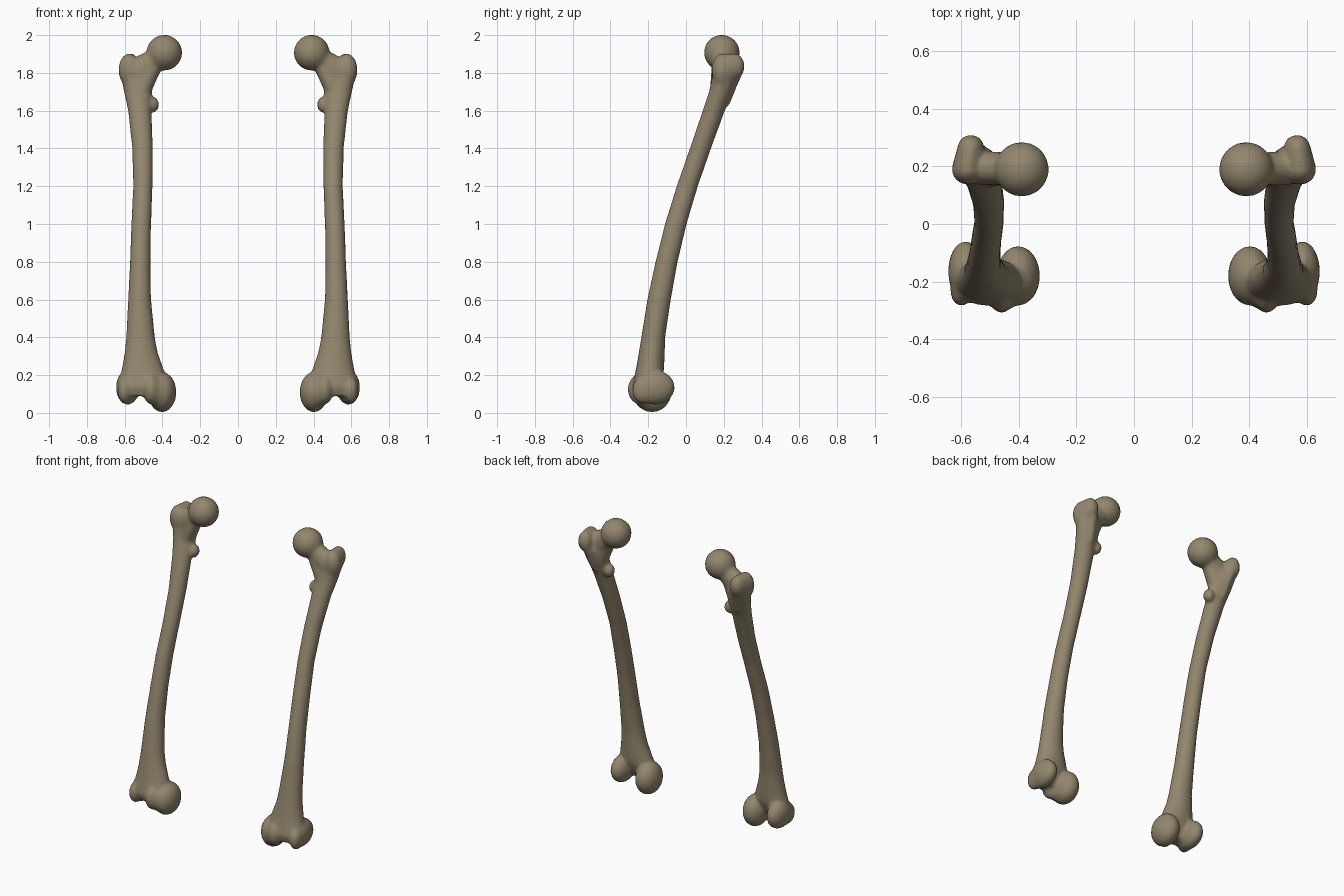
import bpy, bmesh, math
from mathutils import Matrix, Vector

if "Cube" in bpy.data.objects:
    bpy.data.objects.remove(bpy.data.objects["Cube"])

bone = bpy.data.materials.new("bone tan")
bone.diffuse_color = (0.29, 0.24, 0.155, 1)
bone.use_nodes = True
bone.node_tree.nodes["Principled BSDF"].inputs["Base Color"].default_value = bone.diffuse_color

# shaft outline: z, x min, x max, y min, y max
SHAFT = [
    (0.09, .43, .60, -.270, -.18), (0.14, .40, .62, -.285, -.145), (0.20, .385, .622, -.272, -.12),
    (0.25, .40, .612, -.262, -.115), (0.32, .425, .60, -.25, -.112), (0.40, .44, .592, -.237, -.11),
    (0.60, .46, .582, -.205, -.08), (0.80, .463, .572, -.162, -.044), (1.00, .46, .565, -.112, .004),
    (1.20, .452, .555, -.05, .063), (1.40, .45, .56, .02, .133), (1.60, .458, .582, .088, .206),
    (1.70, .455, .604, .122, .25), (1.78, .47, .62, .138, .275), (1.84, .49, .60, .15, .25)]


def blob(bm, c, r):
    m = Matrix.Translation(c) @ Matrix.Diagonal((*r, 1))
    bmesh.ops.create_icosphere(bm, subdivisions=3, radius=1, matrix=m)


def chain(bm, a, ra, b, rb, n=6):
    """Row of blobs blending from one end to the other."""
    for i in range(n):
        t = i / (n - 1)
        blob(bm, Vector(a).lerp(Vector(b), t), Vector(ra).lerp(Vector(rb), t))


def shaft(bm, n=20):
    rings = []
    for z, x0, x1, y0, y1 in SHAFT:
        ring = []
        for i in range(n):
            a = 2 * math.pi * i / n
            ring.append(bm.verts.new(((x0 + x1) / 2 + (x1 - x0) / 2 * math.cos(a),
                                      (y0 + y1) / 2 + (y1 - y0) / 2 * math.sin(a), z)))
        rings.append(ring)
    for lo, hi in zip(rings, rings[1:]):
        for i in range(n):
            j = (i + 1) % n
            bm.faces.new((lo[i], lo[j], hi[j], hi[i]))
    bm.faces.new(rings[0][::-1])
    bm.faces.new(rings[-1])


def femur(name, side):
    bm = bmesh.new()
    shaft(bm)
    # ball head and neck
    blob(bm, (.39, .19, 1.907), (.095, .095, .095))
    chain(bm, (.41, .19, 1.885), (.06, .058, .062), (.53, .195, 1.80), (.06, .06, .085))
    chain(bm, (.45, .185, 1.84), (.05, .05, .05), (.51, .185, 1.71), (.05, .06, .06))
    # greater trochanter with its rear crest
    chain(bm, (.577, .19, 1.815), (.056, .054, .088), (.568, .26, 1.835), (.046, .05, .068))
    chain(bm, (.555, .262, 1.83), (.035, .045, .06), (.53, .205, 1.66), (.03, .035, .04))
    # lesser trochanter
    blob(bm, (.452, .175, 1.632), (.034, .038, .043))
    # inner condyle and front ridge
    blob(bm, (.402, -.18, .11), (.076, .104, .107))
    chain(bm, (.40, -.18, .105), (.06, .09, .09), (.46, -.245, .125), (.045, .064, .08), 4)
    # outer condyle and front ridge
    blob(bm, (.584, -.165, .135), (.062, .106, .092))
    chain(bm, (.588, -.17, .125), (.05, .08, .08), (.60, -.23, .12), (.038, .055, .07), 4)
    if side < 0:
        bmesh.ops.scale(bm, vec=(-1, 1, 1), verts=bm.verts)
        bmesh.ops.reverse_faces(bm, faces=bm.faces)
    me = bpy.data.meshes.new(name)
    bm.to_mesh(me)
    bm.free()
    me.materials.append(bone)
    ob = bpy.data.objects.new(name, me)
    bpy.context.collection.objects.link(ob)
    # fuse, soften and lighten
    rm = ob.modifiers.new("fuse", 'REMESH')
    rm.mode = 'VOXEL'
    rm.voxel_size = 0.009
    rm.use_smooth_shade = True
    sm = ob.modifiers.new("soften", 'SMOOTH')
    sm.factor = 0.5
    sm.iterations = 8
    de = ob.modifiers.new("lighten", 'DECIMATE')
    de.ratio = 0.2


femur("left_femur", 1)
femur("right_femur", -1)
